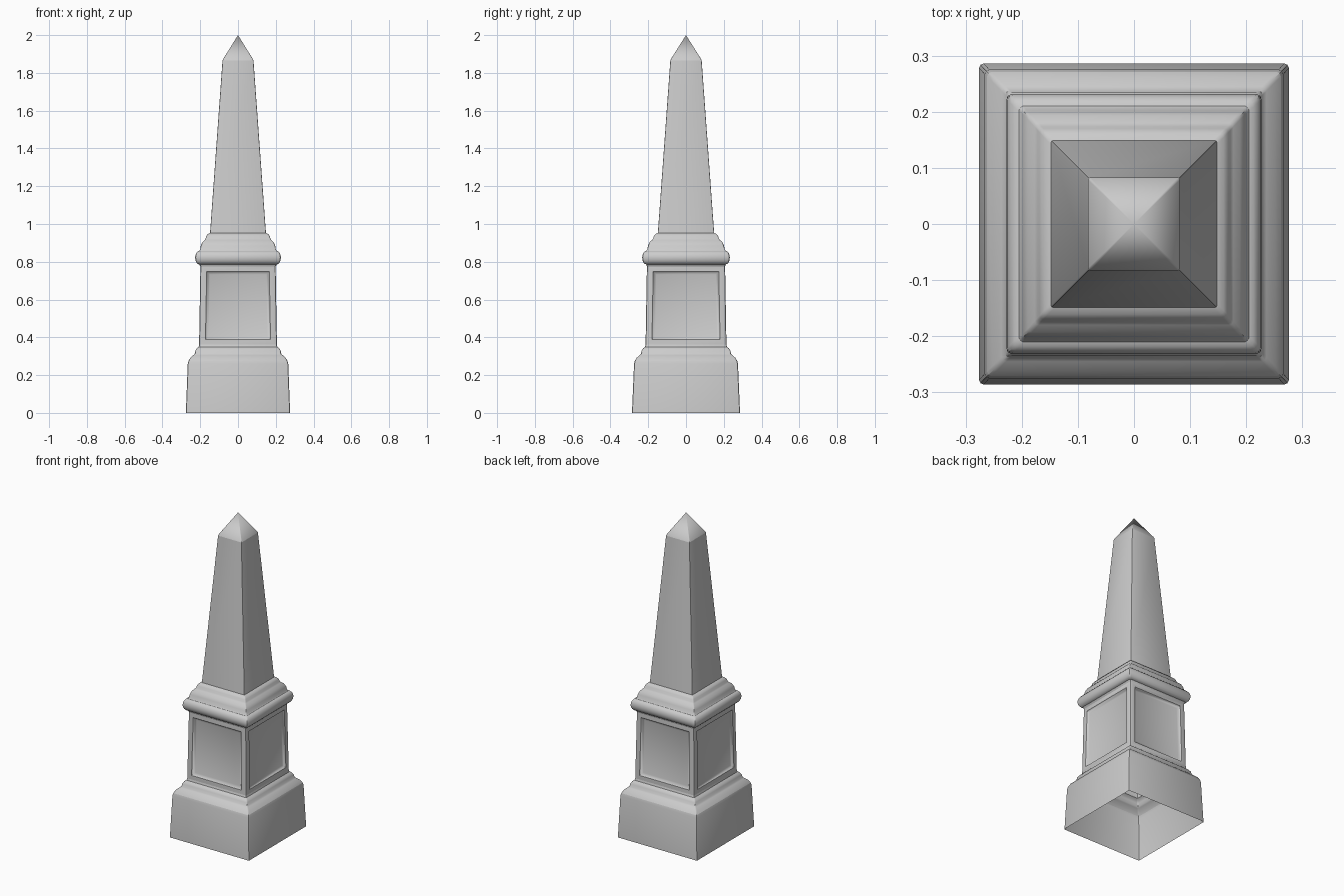
import bpy, bmesh, math

if "Cube" in bpy.data.objects:
    bpy.data.objects.remove(bpy.data.objects["Cube"])


def ring(bm, hx, hy, z, r, seg=3):
    """Rounded rectangle of vertices; starts at the +x +y corner."""
    verts = []
    for i, (sx, sy) in enumerate([(1, 1), (-1, 1), (-1, -1), (1, -1)]):
        for k in range(seg):
            a = math.pi / 2 * (i + k / (seg - 1))
            verts.append(bm.verts.new((sx * (hx - r) + r * math.cos(a),
                                       sy * (hy - r) + r * math.sin(a), z)))
    return verts


def loft(name, profile, r, apex=None, panels=False):
    """Stack rings from (half x, half y, z); open ended unless an apex is given."""
    bm = bmesh.new()
    rings = [ring(bm, hx, hy, z, r) for hx, hy, z in profile]
    n = len(rings[0])
    sides = []
    for a, b in zip(rings, rings[1:]):
        for i in range(n):
            j = (i + 1) % n
            f = bm.faces.new((a[i], a[j], b[j], b[i]))
            if i % 3 == 2:
                sides.append(f)
    if apex:
        tip = bm.verts.new((0, 0, apex))
        for i in range(n):
            bm.faces.new((rings[-1][i], rings[-1][(i + 1) % n], tip))
    bm.normal_update()
    if panels:
        # flat frame, sloped moulding, recessed field
        for t, d in ((0.036, 0), (0.010, -0.009), (0.014, -0.004)):
            bmesh.ops.inset_individual(bm, faces=sides, thickness=t, depth=d)
            bm.normal_update()
    me = bpy.data.meshes.new(name)
    bm.to_mesh(me)
    bm.free()
    ob = bpy.data.objects.new(name, me)
    bpy.context.collection.objects.link(ob)
    bpy.ops.object.select_all(action='DESELECT')
    ob.select_set(True)
    bpy.context.view_layer.objects.active = ob
    bpy.ops.object.shade_smooth_by_angle(angle=math.radians(35))
    return ob


# hollow plinth, open underneath
loft("plinth", [(0.276, 0.286, 0), (0.266, 0.275, 0.26), (0.262, 0.271, 0.275)], 0.008)

# stepped moulding between plinth and pedestal
loft("base_moulding", [(0.262, 0.271, 0.275), (0.252, 0.261, 0.292), (0.236, 0.245, 0.306),
                       (0.229, 0.238, 0.313), (0.226, 0.235, 0.33), (0.218, 0.227, 0.342),
                       (0.208, 0.217, 0.350), (0.206, 0.214, 0.362)], 0.008)

# pedestal with a sunk panel on each side
loft("pedestal", [(0.206, 0.214, 0.362), (0.199, 0.207, 0.775)], 0.008, panels=True)

# rounded collar
zc, rz = 0.822, 0.036
collar = [(0.199, 0.207, 0.775)]
for k in range(9):
    a = -math.pi / 2 + math.pi * k / 8
    o = 0.022 * math.cos(a)
    collar.append((0.205 + o, 0.210 + o, zc + rz * math.sin(a)))
loft("collar", collar, 0.010)

# cornice stepping in to the shaft
loft("cornice", [(0.205, 0.210, 0.858), (0.200, 0.205, 0.866), (0.197, 0.201, 0.885),
                 (0.189, 0.193, 0.903), (0.177, 0.180, 0.915), (0.172, 0.174, 0.922),
                 (0.168, 0.170, 0.936), (0.160, 0.161, 0.947), (0.148, 0.149, 0.952)], 0.007)

# tapering shaft and pyramid tip
loft("shaft", [(0.148, 0.149, 0.952), (0.082, 0.083, 1.865)], 0.004)
loft("pyramid_tip", [(0.082, 0.083, 1.865), (0.079, 0.080, 1.873)], 0.004, apex=2.0)
